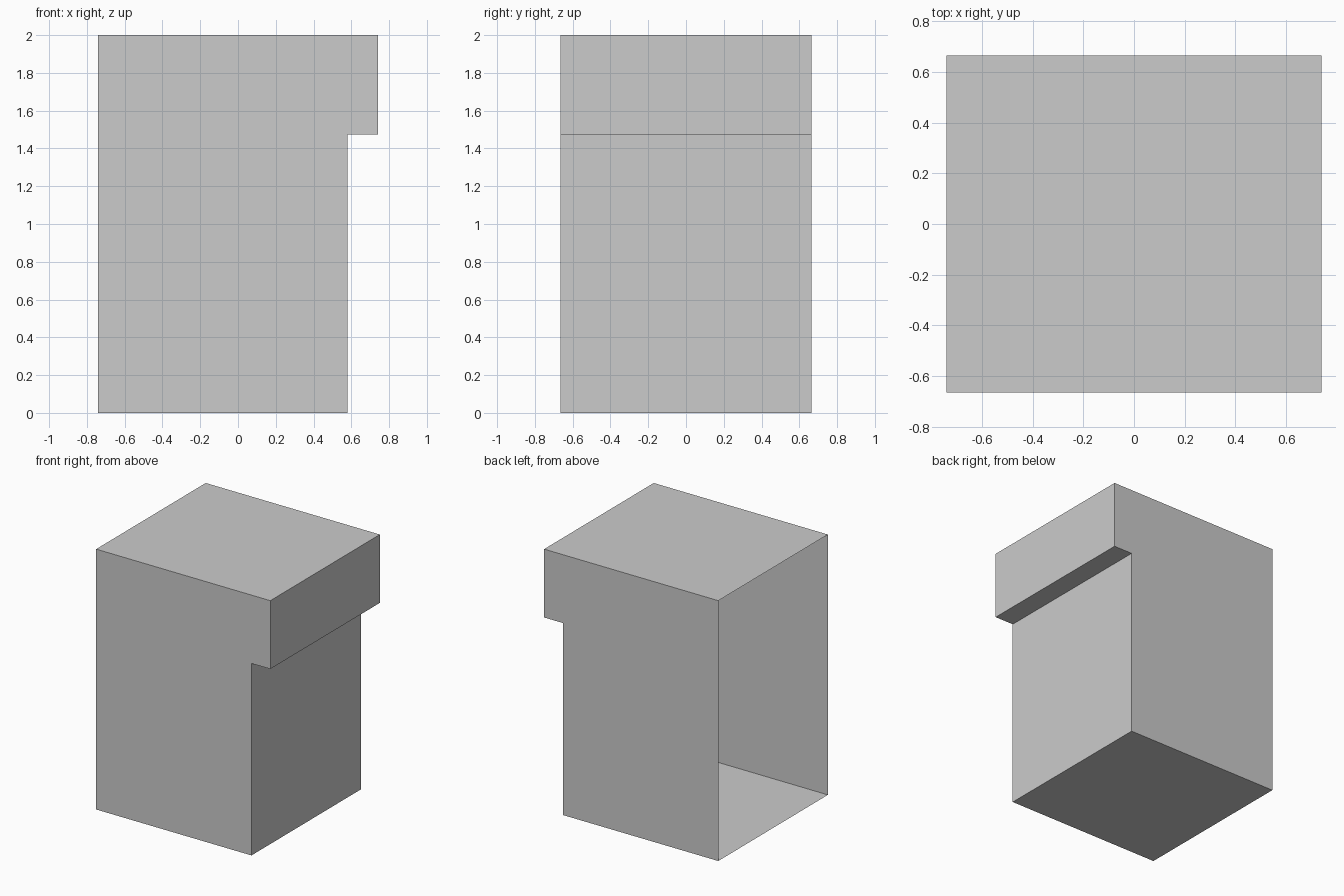
import bpy
import bmesh

cube = bpy.data.objects.get("Cube")
if cube:
    bpy.data.objects.remove(cube, do_unlink=True)

# Single flat grey
grey = bpy.data.materials.new("light grey")
grey.use_nodes = True
colour = (0.6, 0.6, 0.6, 1)
grey.diffuse_color = colour
grey.node_tree.nodes["Principled BSDF"].inputs["Base Color"].default_value = colour

# Side profile (x, z): floor, recessed wall, overhang, top
LEFT, WALL, LIP = -0.74, 0.58, 0.74
STEP, TOP, HALF_DEPTH = 1.475, 2.0, 0.665
profile = [(LEFT, 0), (WALL, 0), (WALL, STEP), (LIP, STEP), (LIP, TOP), (LEFT, TOP)]

bm = bmesh.new()
front = [bm.verts.new((x, -HALF_DEPTH, z)) for x, z in profile]
back = [bm.verts.new((x, HALF_DEPTH, z)) for x, z in profile]

# End walls
bm.faces.new(front)
bm.faces.new(reversed(back))

# Strip along the profile; the -x side stays open
for i in range(len(profile) - 1):
    bm.faces.new((front[i + 1], front[i], back[i], back[i + 1]))

mesh = bpy.data.meshes.new("open_cabinet_shell")
bm.to_mesh(mesh)
bm.free()
mesh.materials.append(grey)
shell = bpy.data.objects.new("open_cabinet_shell", mesh)
bpy.context.collection.objects.link(shell)
